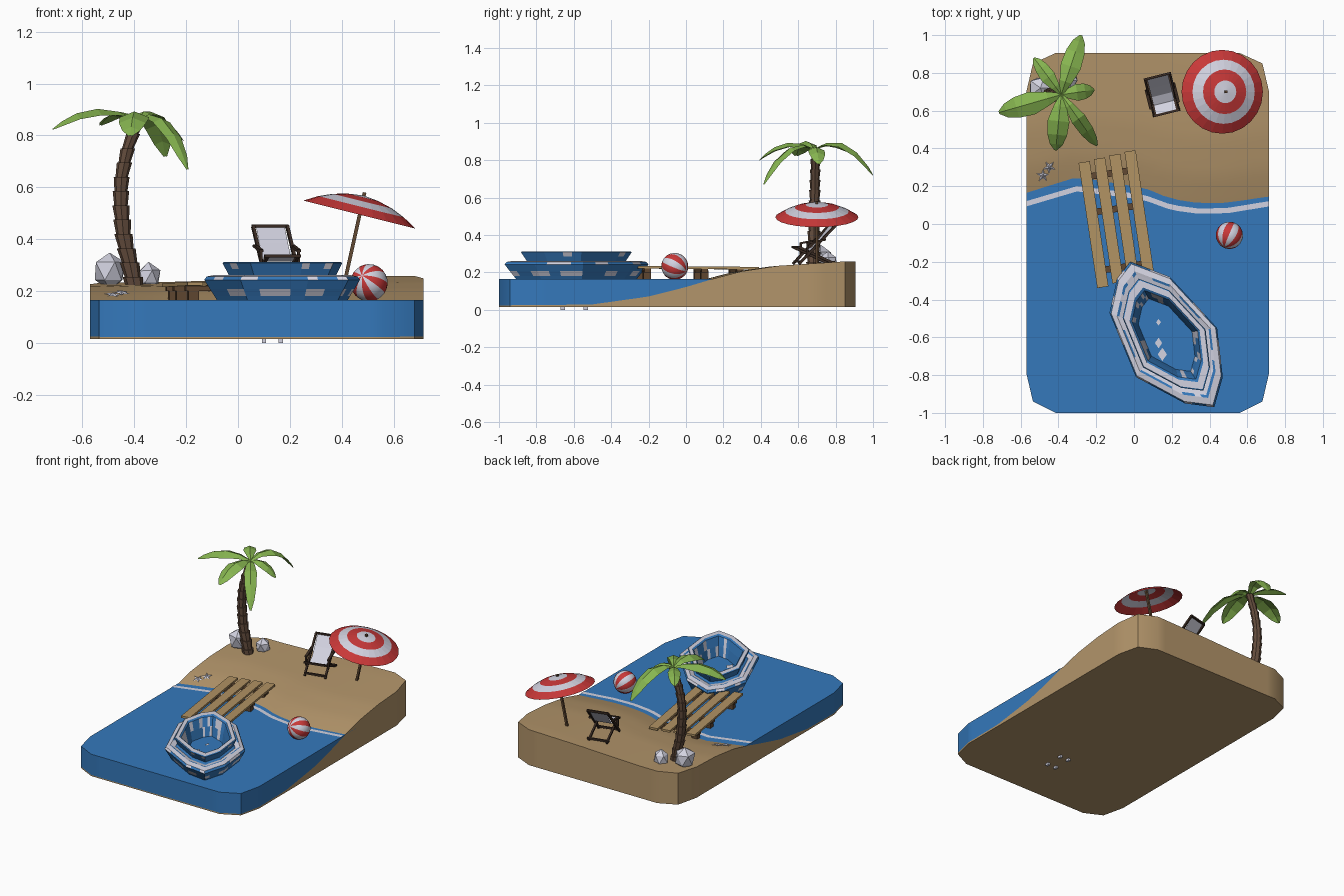
import bpy, bmesh, math, random
from mathutils import Vector, Matrix

random.seed(4)
if "Cube" in bpy.data.objects:
    bpy.data.objects.remove(bpy.data.objects["Cube"])


def material(name, r, g, b):
    m = bpy.data.materials.new(name)
    m.use_nodes = True
    m.diffuse_color = (r, g, b, 1)
    m.node_tree.nodes["Principled BSDF"].inputs["Base Color"].default_value = (r, g, b, 1)
    return m


SAND = material("sand", .45, .30, .145)
WATER = material("water blue", .035, .19, .50)
WHITE = material("lilac white", .65, .65, .75)
RED = material("red", .58, .04, .04)
GREEN = material("leaf green", .24, .46, .08)
PLANK = material("plank wood", .44, .29, .125)
POST = material("post brown", .12, .065, .032)
TRUNK = material("trunk brown", .13, .075, .048)
DARK = material("dark frame", .045, .026, .018)


def build(name, bm, mats, rule=None, smooth=False):
    """Turn a bmesh into an object, colouring faces by rule(face)."""
    if rule:
        for f in bm.faces:
            f.material_index = int(rule(f))
    me = bpy.data.meshes.new(name)
    bm.to_mesh(me)
    bm.free()
    ob = bpy.data.objects.new(name, me)
    bpy.context.collection.objects.link(ob)
    for m in mats:
        me.materials.append(m)
    if smooth:
        bpy.ops.object.select_all(action='DESELECT')
        ob.select_set(True)
        bpy.context.view_layer.objects.active = ob
        bpy.ops.object.shade_smooth_by_angle(angle=math.radians(30))
    return ob


def lerp(table, v):
    for (a, p), (b, q) in zip(table, table[1:]):
        if v <= b:
            return p + (q - p) * max(0, (v - a) / (b - a))
    return table[-1][1]


def loft(rings, caps=True, colour=None):
    """Skin closed rings; colour(ring, segment) picks the material."""
    bm = bmesh.new()
    vs = [[bm.verts.new(p) for p in r] for r in rings]
    n = len(vs[0])
    for i in range(len(vs) - 1):
        for j in range(n):
            k = (j + 1) % n
            f = bm.faces.new((vs[i][j], vs[i][k], vs[i + 1][k], vs[i + 1][j]))
            f.material_index = colour(i, j) if colour else 0
    if caps:
        bm.faces.new(vs[0][::-1])
        bm.faces.new(vs[-1])
    return bm


def beam(name, a, b, w, t, mat, turn=None):
    a, b = Vector(a), Vector(b)
    d = b - a
    q = d.to_track_quat('Y', 'Z').to_matrix().to_4x4()
    bm = bmesh.new()
    bmesh.ops.create_cube(bm, size=1, matrix=Matrix.Translation((a + b) / 2) @ q
                          @ Matrix.Diagonal((w, d.length, t, 1)))
    if turn:
        bmesh.ops.transform(bm, matrix=turn, verts=bm.verts)
    return build(name, bm, [mat])


# Island: sloping sand and a water slab sharing one chamfered outline
SHORE = [(-.57, .145), (-.3, .225), (.05, .18), (.2, .125), (.35, .105), (.5, .11), (.715, .145)]
SLOPE = [(-1.3, .022), (-.65, .028), (-.35, .07), (-.15, .12), (0, .165), (.15, .205), (.35, .235), (.76, .262)]
RIGHT = [(-1, .56), (-.94, .68), (-.79, .715), (.70, .715), (.85, .68), (.905, .56)]
ROWS = sorted({-1, -.94, -.79, .70, .85, .905} | {round(-.9 + .05 * i, 2) for i in range(36)})
LEVEL = .165


def height(x, y):
    return lerp(SLOPE, y - lerp(SHORE, x)) + max(0, y) * .025 * (x - .7)


def slab(name, rows, top, bottom, mat):
    bm = bmesh.new()
    n = 16
    grids = []
    for z in (top, bottom):
        g = []
        for y in rows:
            half = lerp(RIGHT, y) - .0725
            xs = [.0725 + half * (2 * i / n - 1) for i in range(n + 1)]
            g.append([bm.verts.new((x, y, z(x, y))) for x in xs])
        grids.append(g)
    up, low = grids
    for i in range(len(rows) - 1):
        for j in range(n):
            for g, s in ((up, 1), (low, -1)):
                bm.faces.new([g[i][j], g[i][j + 1], g[i + 1][j + 1], g[i + 1][j]][::s])
        for j in (0, n):
            bm.faces.new([up[i][j], up[i + 1][j], low[i + 1][j], low[i][j]])
    for i in (0, -1):
        for j in range(n):
            bm.faces.new([up[i][j], up[i][j + 1], low[i][j + 1], low[i][j]])
    bmesh.ops.recalc_face_normals(bm, faces=bm.faces)
    return build(name, bm, [mat], smooth=True)


slab("sand_base", ROWS, height, lambda x, y: .015, SAND)
slab("water", [y for y in ROWS if y < .33], lambda x, y: LEVEL,
     lambda x, y: min(height(x, y), LEVEL - .001), WATER)

# Foam line along the shore
bm = bmesh.new()
xs = [-.57 + 1.285 * i / 24 for i in range(25)]
line = [[bm.verts.new((x, lerp(SHORE, x) - d, LEVEL + .003)) for d in (.052, .024)] for x in xs]
for p, q in zip(line, line[1:]):
    bm.faces.new((p[0], q[0], q[1], p[1]))
build("foam_line", bm, [WHITE])

# Dock: four planks on cross beams and posts
turn = Matrix.Translation((-.092, .02, 0)) @ Matrix.Rotation(math.radians(8.5), 4, 'Z')
for i in range(4):
    x = (i - 1.5) * .083
    e = .012 * i
    beam(f"dock_plank_{i + 1}", (x, -.34 + e, .228), (x, .33 + e * .6, .222), .06, .014, PLANK, turn)
for y in (-.25, .06, .25):
    beam("dock_cross_beam", (-.15, y, .21), (.15, y, .21), .035, .02, POST, turn)
    for x in (-.12, .12):
        beam("dock_post", (x, y, .1), (x, y, .21), .04, .04, POST, turn)

# Inflatable boat: two flared tiers lofted around an uneven outline
CENTRE = Vector((.175, -.59, 0))
HULL = [(-.02, -.2), (-.09, -.29), (-.13, -.47), (.01, -.81), (.27, -.95), (.425, -.97), (.47, -.81), (.44, -.55), (.19, -.28)]
outline = []
for a, b in zip(HULL, HULL[1:] + HULL[:1]):
    outline += [Vector((*a, 0)).lerp(Vector((*b, 0)), k / 4) - CENTRE for k in range(4)]
SECTION = [(.84, .165), (.87, .18), (.93, .208), (1, .243), (.97, .256), (.87, .262), (.83, .258), (.74, .25),
           (.68, .256), (.73, .285), (.77, .308), (.75, .312), (.65, .312), (.61, .305), (.55, .25), (.50, .19)]
PATCHY = {1: 0, 3: .5, 5: .6, 9: .7, 13: .6, 14: .6}
SOLID = {4, 6, 11}


def camo(i, j):
    if i in SOLID:
        return 1
    return int(i in PATCHY and math.sin(j * 1.9 + i) + .4 * math.sin(j * .8) > PATCHY[i])


rings = [[CENTRE + p * s + Vector((0, 0, z)) for p in outline] for s, z in SECTION]
build("inflatable_boat", loft(rings, True, camo), [WATER, WHITE])
for x, y, r in ((.13, -.52, .018), (.13, -.63, .028), (.15, -.69, .035)):
    bm = bmesh.new()
    bmesh.ops.create_circle(bm, cap_ends=True, segments=4, radius=r,
                            matrix=Matrix.Translation((x, y, .194)) @ Matrix.Diagonal((.7, 1, 1, 1)))
    build("boat_floor_patch", bm, [WHITE])
for x in (.10, .165):
    for y in (-.66, -.535):
        beam("underside_foot", (x, y - .012, .008), (x, y + .012, .008), .016, .016, WHITE)

# Beach ball with alternating wedges
bm = bmesh.new()
bmesh.ops.create_uvsphere(bm, u_segments=24, v_segments=14, radius=.072)
ball = build("beach_ball", bm, [RED, WHITE],
             lambda f: math.floor(math.atan2(f.calc_center_median().y, f.calc_center_median().x) / (math.pi / 6)) % 2, True)
ball.location = (.505, -.06, .232)
ball.rotation_euler = (math.radians(65), math.radians(25), math.radians(-35))

# Parasol: tilted canopy in rings, with a pole
tilt = Matrix.Translation((.467, .70, .495)) @ Matrix.Rotation(math.radians(14), 4, 'Y')
canopy = [(.222, 0), (.17, .031), (.118, .053), (.06, .068), (.004, .075)]
rings = [[tilt @ Vector((r * math.cos(a), r * math.sin(a), z)) for a in (math.tau * k / 24 for k in range(24))]
         for r, z in canopy]
bm = loft(rings, False, lambda i, j: i % 2)
build("parasol_canopy", bm, [RED, WHITE])
beam("parasol_pole", (.408, .70, .22), (.488, .70, .58), .014, .014, POST)

# Deck chair: crossed frames with a slung cloth
chair = Matrix.Translation((.148, .685, .25)) @ Matrix.Rotation(math.radians(14), 4, 'Z')
for s in (-1, 1):
    x = .068 * s
    beam("chair_back_rail", (x, -.10, -.005), (x, .10, .2), .012, .014, DARK, chair)
    beam("chair_seat_rail", (x * .88, .10, -.005), (x * .88, -.10, .085), .012, .014, DARK, chair)
    beam("chair_arm", (x * 1.1, -.06, .105), (x * 1.1, .045, .125), .016, .01, DARK, chair)
    beam("chair_arm_post", (x * 1.1, -.055, .045), (x * 1.1, -.055, .105), .01, .01, DARK, chair)
for y, z in ((-.10, .085), (.10, .2), (-.09, .008), (.09, .005)):
    beam("chair_cross_bar", (-.072, y, z), (.072, y, z), .012, .012, DARK, chair)
bm = bmesh.new()
cloth = [(.10, .203), (.045, .135), (0, .085), (-.045, .064), (-.10, .09)]
strip = [[bm.verts.new(chair @ Vector((x, y, z))) for x in (-.057, .057)] for y, z in cloth]
for p, q in zip(strip, strip[1:]):
    bm.faces.new((p[0], q[0], q[1], p[1]))
build("chair_cloth", bm, [WHITE])

# Palm trunk: flared segments along a bend
BEND = [(.2, -.395), (.3, -.415), (.4, -.44), (.55, -.453), (.65, -.448), (.75, -.425), (.87, -.38)]
rings = []
for i in range(12):
    for z, flare in ((.2 + .055 * i, .88), (.2 + .055 * (i + 1), 1.08)):
        r = (.036 - .0011 * i) * flare
        rings.append([(lerp(BEND, z) + r * math.cos(a), .68 + .02 * (z - .2) + r * math.sin(a), z)
                      for a in (math.tau * k / 8 for k in range(8))])
build("palm_trunk", loft(rings), [TRUNK])


# Palm leaves: folded blades arching from the crown
def leaf(x, y, z, lift, width):
    start, tip = Vector((-.385, .685, .86)), Vector((x, y, z))
    mid = start.lerp(tip, .55)
    mid.z = max(start.z, z) + lift
    side = (tip - start).cross(Vector((0, 0, 1))).normalized()
    bm = bmesh.new()
    rows = []
    for t, w in ((0, .15), (.2, .6), (.45, 1), (.7, .9), (.88, .6), (1, .12)):
        p = start * (1 - t) ** 2 + mid * 2 * t * (1 - t) + tip * t * t
        drop = Vector((0, 0, -.4 * w * width))
        rows.append([bm.verts.new(q) for q in (p - side * w * width + drop, p, p + side * w * width + drop)])
    for p, q in zip(rows, rows[1:]):
        for k in (0, 1):
            bm.faces.new((p[k], p[k + 1], q[k + 1], q[k]))
    build("palm_leaf", bm, [GREEN])


for args in ((-.715, .59, .825, .10, .062), (-.28, 1.0, .72, .12, .055), (-.53, .88, .84, .07, .04),
             (-.21, .71, .78, .05, .045), (-.415, .39, .80, .09, .058), (-.195, .415, .67, .09, .04)):
    leaf(*args)

# Rocks beside the trunk
for x, y, z, sx, sz in ((-.495, .72, .275, .07, .078), (-.345, .76, .255, .05, .055)):
    bm = bmesh.new()
    bmesh.ops.create_icosphere(bm, subdivisions=1, radius=1)
    for v in bm.verts:
        v.co *= random.uniform(.88, 1.08)
    bmesh.ops.transform(bm, verts=bm.verts, matrix=Matrix.Translation((x, y, z)) @ Matrix.Diagonal((sx, sx, sz, 1)))
    build("rock", bm, [WHITE])

# Starfish lying on the sand
for x, y, a0 in ((-.482, .255, .3), (-.448, .30, .9)):
    bm = bmesh.new()
    top = bm.verts.new((x, y, height(x, y) + .014))
    rim = []
    for k in range(10):
        r, a = (.036, .014)[k % 2], a0 + k * math.pi / 5
        px, py = x + r * math.cos(a), y + r * math.sin(a)
        rim.append(bm.verts.new((px, py, height(px, py) + .005)))
    for k in range(10):
        bm.faces.new((top, rim[k], rim[(k + 1) % 10]))
    build("starfish", bm, [WHITE])
